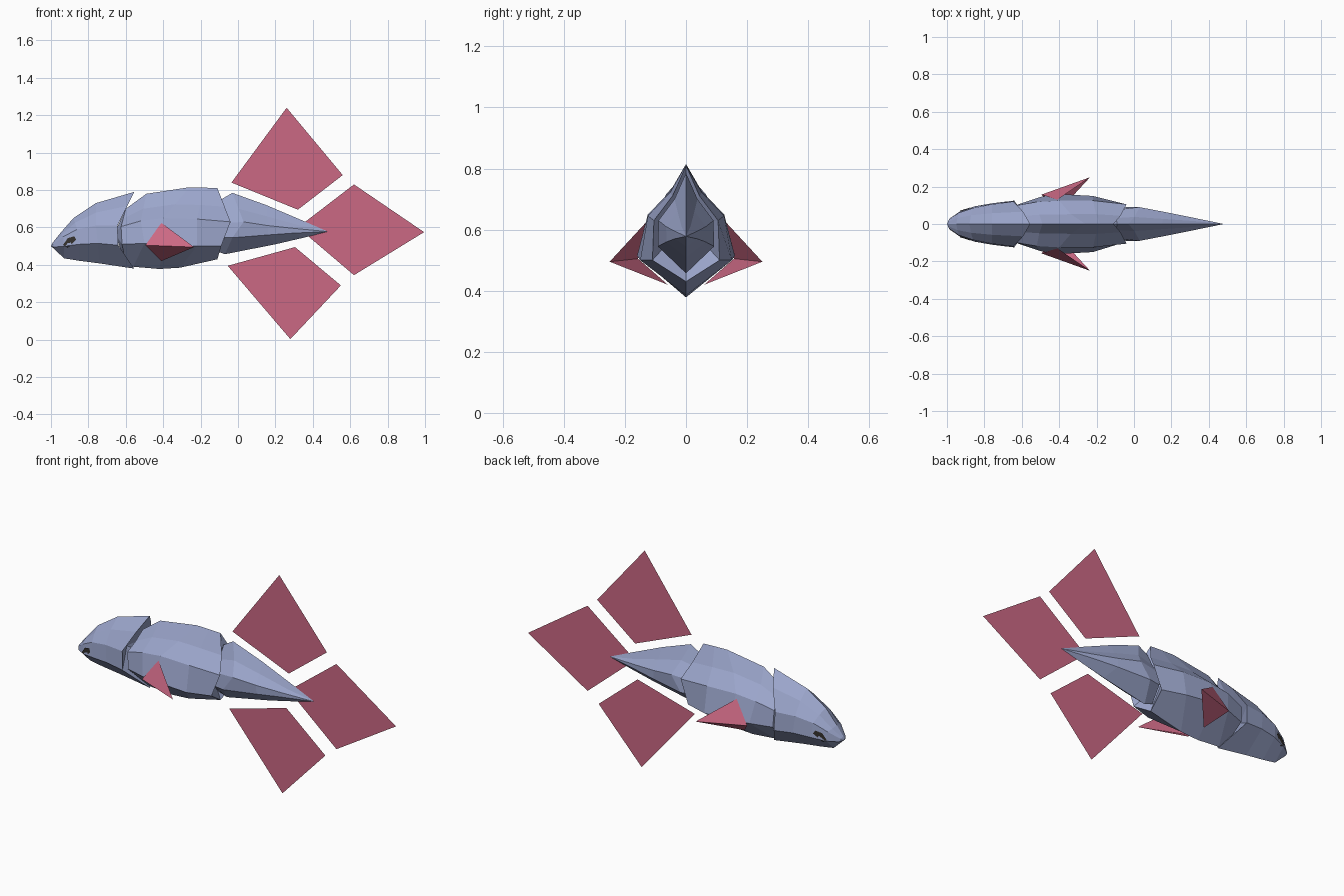
import bpy
from mathutils import Vector
from mathutils.bvhtree import BVHTree

if "Cube" in bpy.data.objects:
    bpy.data.objects.remove(bpy.data.objects["Cube"])


def material(name, color):
    m = bpy.data.materials.new(name)
    m.diffuse_color = color
    m.use_nodes = True
    m.node_tree.nodes["Principled BSDF"].inputs["Base Color"].default_value = m.diffuse_color
    return m


BLUE = material("scale_blue", (0.33, 0.38, 0.60, 1))
PINK = material("fin_pink", (0.60, 0.14, 0.23, 1))
DARK = material("eye_dark", (0.04, 0.035, 0.03, 1))


def make(name, verts, faces, mat):
    mesh = bpy.data.meshes.new(name)
    mesh.from_pydata(verts, [], faces)
    mesh.materials.append(mat)
    mesh.validate()
    obj = bpy.data.objects.new(name, mesh)
    bpy.context.collection.objects.link(obj)
    return obj


def loft(name, rings, front, rear, crest):
    """Rings of top(x,z) shoulder(x,y,z) side(x,y,z) bottom(x,z), closed by two poles."""
    verts, faces, n = [], [], 8
    for tx, tz, ax, ay, az, sx, sy, sz, bx, bz in rings:
        top, sh = Vector((tx, 0, tz)), Vector((ax, ay, az))
        mid = sh.lerp(top, crest[1])
        mid.y = ay * crest[0]
        half = [mid, sh, Vector((sx, sy, sz))]
        flip = [Vector((v.x, -v.y, v.z)) for v in half]
        verts += [top] + half + [Vector((bx, 0, bz))] + flip[::-1]
    for r in range(len(rings) - 1):
        for i in range(n):
            j = (i + 1) % n
            faces.append((r * n + i, r * n + j, r * n + n + j, r * n + n + i))
    last, pole = (len(rings) - 1) * n, len(verts)
    verts += [Vector((front[0], 0, front[1])), Vector((rear[0], 0, rear[1]))]
    for i in range(n):
        j = (i + 1) % n
        faces.append((j, i, pole))
        faces.append((last + i, last + j, pole + 1))
    # winding runs over +y first, so reverse to face outward
    return make(name, verts, [f[::-1] for f in faces], BLUE)


# Head with flared rear collar
head = loft("head", [
    (-.992, .517, -.99, .022, .51, -.985, .03, .495, -.985, .487),
    (-.95, .57, -.935, .06, .55, -.93, .068, .50, -.93, .435),
    (-.88, .65, -.86, .085, .59, -.85, .095, .51, -.85, .422),
    (-.76, .73, -.76, .105, .61, -.75, .112, .515, -.74, .408),
    (-.555, .79, -.645, .12, .61, -.64, .125, .505, -.555, .38),
], (-1, .50), (-.70, .58), (.55, .58))

# Torso plate
loft("torso", [
    (-.60, .70, -.625, .10, .605, -.62, .105, .51, -.60, .41),
    (-.49, .78, -.52, .118, .635, -.50, .145, .515, -.56, .39),
    (-.26, .815, -.40, .125, .65, -.40, .16, .515, -.42, .378),
    (-.18, .813, -.22, .125, .645, -.22, .15, .50, -.31, .385),
    (-.11, .81, -.04, .105, .63, -.09, .11, .50, -.11, .43),
], (-.66, .57), (-.18, .62), (.42, .45))

# Tapering tail
loft("tail", [
    (-.09, .75, -.10, .075, .62, -.10, .08, .545, -.12, .475),
    (-.03, .785, .03, .09, .63, -.03, .092, .545, -.07, .457),
    (.15, .72, .16, .065, .61, .16, .064, .56, .20, .51),
    (.35, .635, .30, .037, .595, .30, .037, .57, .35, .545),
], (-.15, .61), (.48, .578), (.42, .45))

# Flat floating fins on the centre plane
fins = {
    "upper_fin": [(-.035, .84), (.32, .695), (.56, .88), (.26, 1.24)],
    "rear_fin": [(.32, .60), (.62, .345), (.995, .575), (.62, .83)],
    "lower_fin": [(-.055, .395), (.28, .003), (.55, .29), (.305, .495)],
}
for name, pts in fins.items():
    make(name, [(x, 0, z) for x, z in pts], [(0, 1, 2, 3)], PINK)

# Folded side fins and eyes, both sides
surface = BVHTree.FromPolygons([v.co for v in head.data.vertices],
                               [p.vertices[:] for p in head.data.polygons])
for label, s in (("right", -1), ("left", 1)):
    pts = [(-.41, .13 * s, .625), (-.495, .157 * s, .505),
           (-.235, .25 * s, .495), (-.41, .06 * s, .42)]
    faces = [(0, 1, 2), (1, 3, 2)]
    make(label + "_side_fin", pts, faces if s < 0 else [f[::-1] for f in faces], PINK)

    eye = []
    for x, z in [(-.935, .507), (-.91, .492), (-.865, .535), (-.875, .553), (-.91, .543)]:
        hit = surface.ray_cast(Vector((x, s, z)), Vector((0, -s, 0)))[0]
        eye.append((x, hit.y + .006 * s, z))
    make(label + "_eye", eye, [(0, 1, 2, 3, 4) if s < 0 else (4, 3, 2, 1, 0)], DARK)
